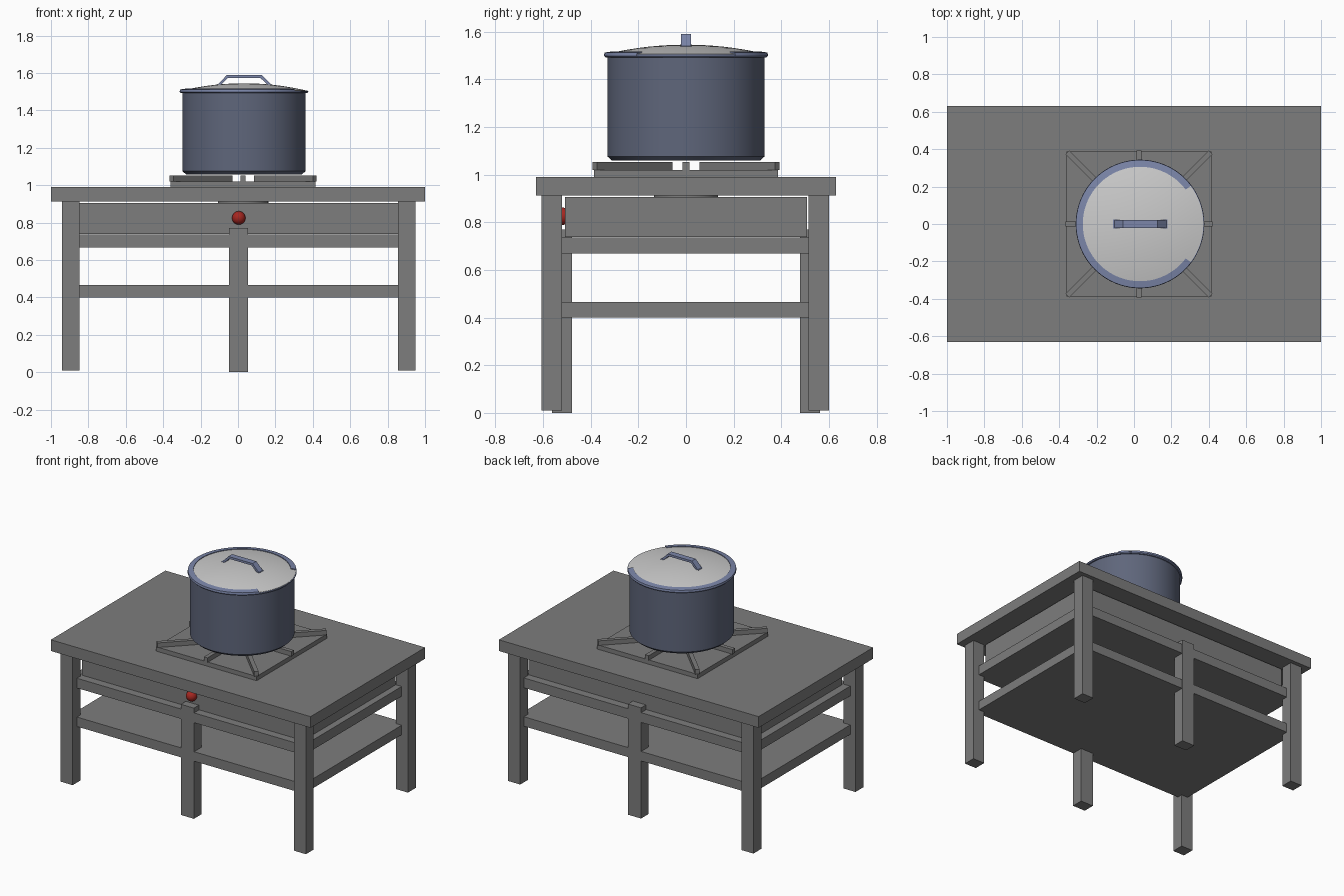
import bpy, bmesh
from math import cos, sin, pi, radians, sqrt

if "Cube" in bpy.data.objects:
    bpy.data.objects.remove(bpy.data.objects["Cube"])


def material(name, rgb):
    m = bpy.data.materials.new(name)
    m.diffuse_color = (*rgb, 1)
    m.use_nodes = True
    m.node_tree.nodes["Principled BSDF"].inputs["Base Color"].default_value = m.diffuse_color
    return m


TABLE = material("dark_grey", (0.205, 0.205, 0.205))
BODY = material("dark_slate_blue", (0.114, 0.133, 0.198))
BLUE = material("slate_blue", (0.20, 0.24, 0.40))
LID = material("light_grey", (0.76, 0.76, 0.74))
RED = material("red", (0.38, 0.02, 0.015))


def finish(bm, name, mat, smooth=False):
    bmesh.ops.recalc_face_normals(bm, faces=bm.faces)
    me = bpy.data.meshes.new(name)
    bm.to_mesh(me)
    bm.free()
    ob = bpy.data.objects.new(name, me)
    bpy.context.collection.objects.link(ob)
    me.materials.append(mat)
    if smooth:
        bpy.context.view_layer.objects.active = ob
        ob.select_set(True)
        bpy.ops.object.shade_smooth_by_angle(angle=radians(30))
        ob.select_set(False)
    return ob


def box(name, x0, x1, y0, y1, z0, z1, mat=TABLE):
    bm = bmesh.new()
    bmesh.ops.create_cube(bm, size=1)
    bmesh.ops.scale(bm, verts=bm.verts, vec=(x1 - x0, y1 - y0, z1 - z0))
    bmesh.ops.translate(bm, verts=bm.verts,
                        vec=((x0 + x1) / 2, (y0 + y1) / 2, (z0 + z1) / 2))
    return finish(bm, name, mat)


def lathe(name, profile, cx, mat, closed=False, a0=0, a1=360, n=64):
    """Sweep an (r, z) profile about a vertical axis at x = cx."""
    bm = bmesh.new()
    full = a1 - a0 == 360
    rings = []
    for i in range(n if full else n + 1):
        a = radians(a0 + (a1 - a0) * i / n)
        rings.append([bm.verts.new((cx + r * cos(a), r * sin(a), z)) for r, z in profile])
    m = len(profile)
    for i in range(n):
        p, q = rings[i], rings[(i + 1) % len(rings)]
        for j in range(m if closed else m - 1):
            k = (j + 1) % m
            bm.faces.new((p[j], q[j], q[k], p[k]))
    if not full:
        bm.faces.new(rings[0])
        bm.faces.new(rings[-1])
    bmesh.ops.remove_doubles(bm, verts=bm.verts, dist=1e-5)
    return finish(bm, name, mat, True)


# table top, drawer box and the two shelves
box("table_top", -1, 1, -0.63, 0.63, 0.912, 0.99)
box("drawer_box", -0.848, 0.857, -0.507, 0.507, 0.738, 0.905)
box("upper_shelf", -0.9, 0.9, -0.56, 0.56, 0.668, 0.736)
box("lower_shelf", -0.9, 0.9, -0.56, 0.56, 0.40, 0.466)

# six legs: four corners and two shorter middle ones
for side, s in (("front", -1), ("back", 1)):
    for hand, h in (("left", -1), ("right", 1)):
        xs = sorted((h * 0.852 + 0.004, h * 0.944 + 0.004))
        ys = sorted((s * 0.518 - 0.003, s * 0.604 - 0.003))
        box(f"{side}_{hand}_leg", *xs, *ys, 0.01, 0.914)
    ys = sorted((s * 0.479, s * 0.562))
    box(f"{side}_middle_leg", -0.047, 0.054, *ys, 0, 0.77)

# control knob
bm = bmesh.new()
bmesh.ops.create_uvsphere(bm, u_segments=32, v_segments=16, radius=0.036)
bmesh.ops.translate(bm, verts=bm.verts, vec=(0.004, -0.516, 0.825))
finish(bm, "knob", RED, True)

# burner: drum through the top, base plate and radial support bars
CX = 0.027
lathe("burner_drum", [(0, 0.897), (0.135, 0.897), (0.135, 1.015), (0, 1.015)], CX, TABLE)
box("burner_plate", CX - 0.387, CX + 0.387, -0.387, 0.387, 0.985, 1.02)
for i in range(8):
    diagonal = i % 2
    outer = 0.39 * sqrt(2) - 0.010 if diagonal else 0.393
    inner = 0.095 if diagonal else 0.058
    bar = box(f"burner_bar_{i + 1}", inner, outer, -0.014, 0.014, 1.019, 1.052)
    bar.rotation_euler.z = i * pi / 4
    bar.location.x = CX

# pot body with a small chamfer at the base
PX = 0.032
lathe("pot_body", [(0, 1.058), (0.31, 1.058), (0.33, 1.076), (0.33, 1.495),
                   (0.31, 1.495), (0, 1.495)], PX, BODY)
# lip all the way round, with a raised rim open on the right where the lid shows
lathe("pot_lip", [(0.306, 1.492), (0.338, 1.492), (0.344, 1.498), (0.343, 1.503),
                  (0.306, 1.503)], PX, BLUE, closed=True)
lathe("pot_rim", [(0.306, 1.500), (0.344, 1.500), (0.342, 1.512),
                  (0.306, 1.517)], PX, BLUE, closed=True, a0=37, a1=323)
# domed lid
dome = [(0.339 * t, 1.545 - 0.040 * t * t) for t in (0, 0.15, 0.3, 0.45, 0.6, 0.75, 0.9, 1)]
lathe("pot_lid", dome + [(0.339, 1.502), (0, 1.502)], PX, LID)

# lid handle: a bent strap with little feet
outer = [(-0.11, 1.535), (-0.06, 1.589), (0.126, 1.589), (0.18, 1.535)]
inner = [(0.160, 1.535), (0.119, 1.574), (-0.053, 1.574), (-0.092, 1.535)]
bm = bmesh.new()
front = [bm.verts.new((x, -0.021, z)) for x, z in outer + inner]
face = bm.faces.new(front)
ext = bmesh.ops.extrude_face_region(bm, geom=[face], use_keep_orig=True)
bmesh.ops.translate(bm, verts=[v for v in ext["geom"] if isinstance(v, bmesh.types.BMVert)],
                    vec=(0, 0.042, 0))
finish(bm, "lid_handle", BLUE)
for name, x in (("left", -0.1), ("right", 0.168)):
    box(f"handle_{name}_foot", x - 0.012, x + 0.012, -0.023, 0.023, 1.53, 1.540, BLUE)
